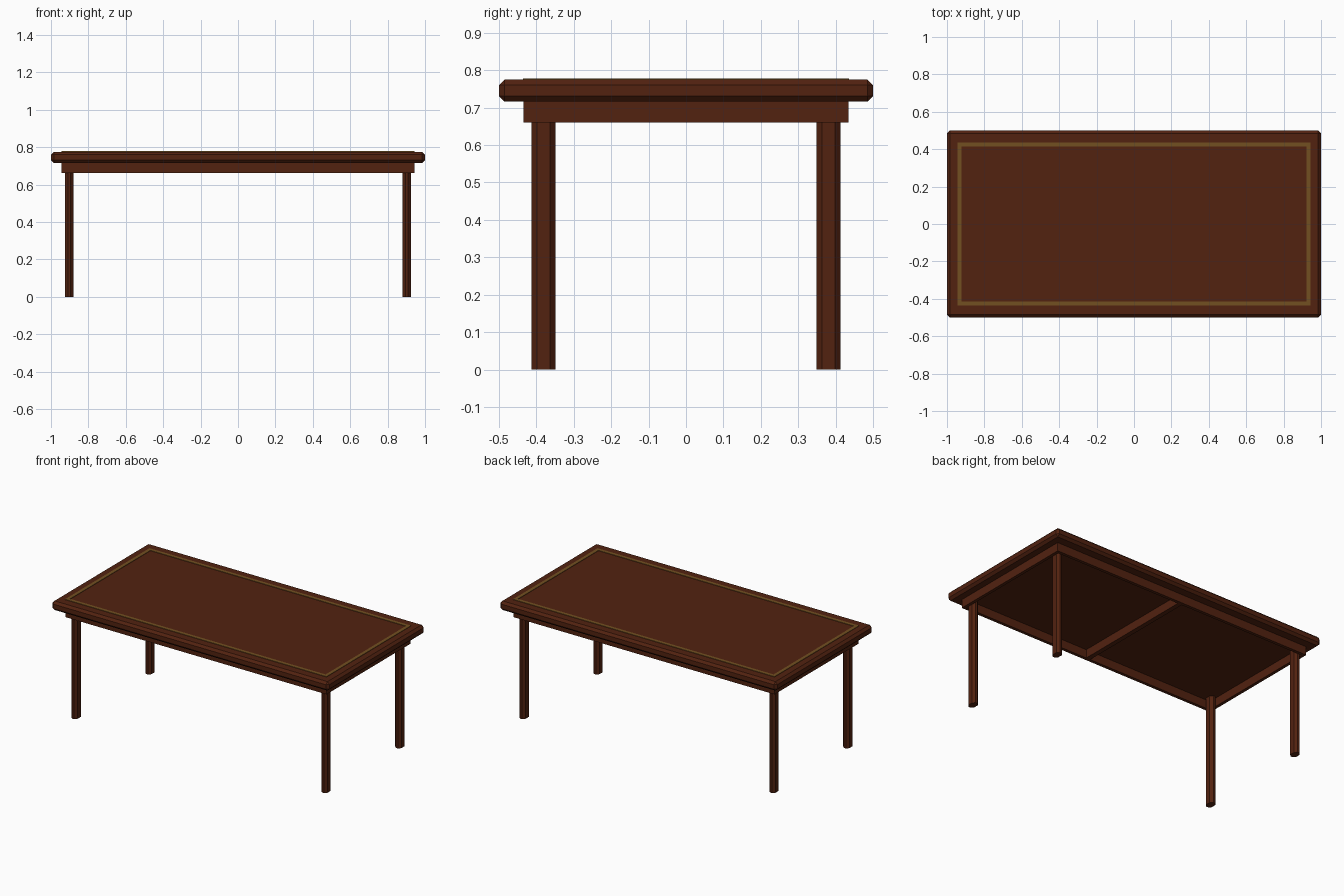
import bpy
import bmesh

cube = bpy.data.objects.get("Cube")
if cube:
    bpy.data.objects.remove(cube, do_unlink=True)


def make_material(name, colour):
    mat = bpy.data.materials.new(name)
    mat.use_nodes = True
    mat.diffuse_color = colour
    mat.node_tree.nodes["Principled BSDF"].inputs["Base Color"].default_value = colour
    return mat


wood = make_material("dark red wood", (0.085, 0.016, 0.005, 1))
gold = make_material("dull gold inlay", (0.17, 0.08, 0.015, 1))


def box(name, low, high, mat=wood, chamfer=0, upright_only=False):
    """Box between two corners, with all or only its upright edges chamfered."""
    bm = bmesh.new()
    bmesh.ops.create_cube(bm, size=1)
    for v in bm.verts:
        v.co = [(a + b) / 2 + c * (b - a) for a, b, c in zip(low, high, v.co)]
    if chamfer:
        edges = [e for e in bm.edges if not upright_only
                 or abs(e.verts[0].co.z - e.verts[1].co.z) > 0.01]
        bmesh.ops.bevel(bm, geom=edges, offset=chamfer, segments=1,
                        profile=0.5, affect='EDGES')
    mesh = bpy.data.meshes.new(name)
    bm.to_mesh(mesh)
    bm.free()
    mesh.materials.append(mat)
    obj = bpy.data.objects.new(name, mesh)
    bpy.context.collection.objects.link(obj)
    return obj


def frame(name, x, y, width, bottom, top, mat):
    """Rectangular frame of four rails, given its outer half sizes."""
    for side, s in (("left", 1), ("right", -1)):
        a, b = sorted((s * x, s * (x - width)))
        box(f"{side}_{name}", (a, -y, bottom), (b, y, top), mat)
    for side, s in (("back", 1), ("front", -1)):
        a, b = sorted((s * y, s * (y - width)))
        box(f"{side}_{name}", (width - x, a, bottom), (x - width, b, top), mat)


# Table top with chamfered edges and a thin inlaid border
top_z, under_z, apron_z = 0.775, 0.716, 0.661
box("table_top", (-1, -0.5, under_z), (1, 0.5, top_z), chamfer=0.015)
frame("inlay", 0.944, 0.436, 0.022, top_z - 0.003, top_z + 0.003, gold)

# Apron and the cross beam under the top
frame("apron", 0.943, 0.434, 0.02, apron_z, under_z, wood)
box("cross_beam", (-0.015, -0.414, apron_z), (0.015, 0.414, under_z))

# Four legs with chamfered upright edges, set inside the apron
for end, sy in (("front", -1), ("back", 1)):
    for side, sx in (("left", 1), ("right", -1)):
        cx, cy = sx * 0.902, sy * 0.381
        box(f"{end}_{side}_leg", (cx - 0.022, cy - 0.032, 0),
            (cx + 0.022, cy + 0.032, under_z), chamfer=0.015, upright_only=True)
